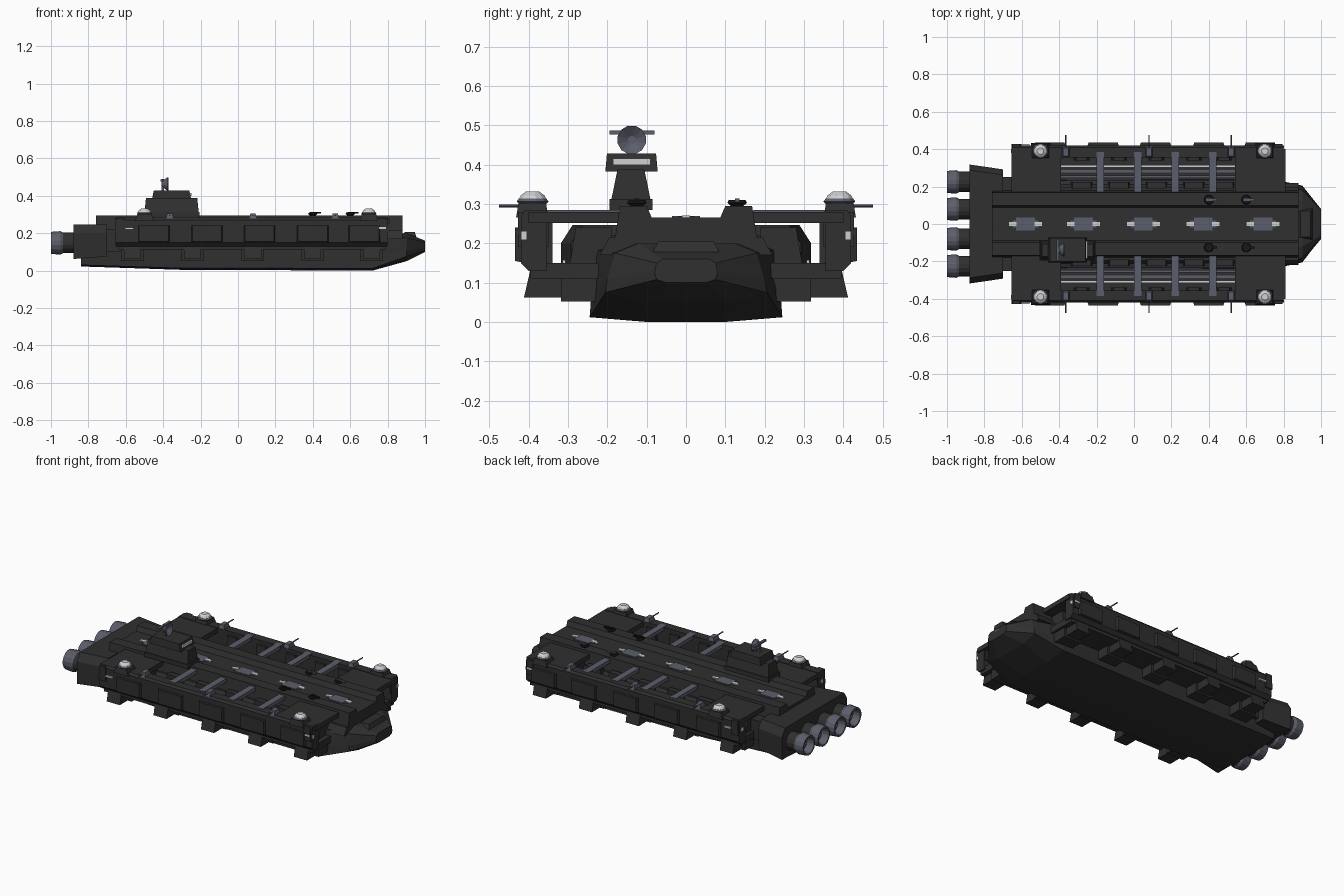
import bpy, bmesh, math
from mathutils import Matrix, Vector

if "Cube" in bpy.data.objects:
    bpy.data.objects.remove(bpy.data.objects["Cube"])


def material(name, col):
    m = bpy.data.materials.new(name)
    m.diffuse_color = (*col, 1)
    m.use_nodes = True
    m.node_tree.nodes["Principled BSDF"].inputs["Base Color"].default_value = m.diffuse_color
    return m


DARK = material("dark hull", (0.029, 0.029, 0.029))
GRAY = material("steel gray", (0.105, 0.112, 0.145))
LIGHT = material("pale light", (0.62, 0.63, 0.65))
BLACK = material("black", (0.008, 0.008, 0.008))


def loft(bm, rings):
    # closed solid through rings of equal point count
    vs = [[bm.verts.new(p) for p in r] for r in rings]
    n = len(rings[0])
    for a, b in zip(vs, vs[1:]):
        for i in range(n):
            bm.faces.new((a[i], a[(i + 1) % n], b[(i + 1) % n], b[i]))
    bm.faces.new(vs[0])
    bm.faces.new(vs[-1])


def finish(name, bm, mat, mirror=False):
    bmesh.ops.recalc_face_normals(bm, faces=bm.faces)
    me = bpy.data.meshes.new(name)
    bm.to_mesh(me)
    bm.free()
    me.materials.append(mat)
    o = bpy.data.objects.new(name, me)
    bpy.context.collection.objects.link(o)
    if mirror:
        m = o.modifiers.new("mirror", 'MIRROR')
        m.use_axis = (False, True, False)
    return o


def boxes(name, mat, items, mirror=False):
    # items: x0,x1,y0,y1,z0,z1 and optional top inset in x and y
    bm = bmesh.new()
    for x0, x1, y0, y1, z0, z1, *t in items:
        tx, ty = t if t else (0, 0)
        loft(bm, [[(x0, y0, z0), (x1, y0, z0), (x1, y1, z0), (x0, y1, z0)],
                  [(x0 + tx, y0 + ty, z1), (x1 - tx, y0 + ty, z1),
                   (x1 - tx, y1 - ty, z1), (x0 + tx, y1 - ty, z1)]])
    return finish(name, bm, mat, mirror)


def extrude_x(name, mat, prof, spans, mirror=False):
    bm = bmesh.new()
    for x0, x1 in spans:
        loft(bm, [[(x, y, z) for y, z in prof] for x in (x0, x1)])
    return finish(name, bm, mat, mirror)


def turned(name, mat, prof, centers, axis='Z', n=12, mirror=False):
    # profile of (radius, distance) spun round an axis at each centre
    bm = bmesh.new()
    for c in centers:
        rings = []
        for r, d in prof:
            ring = []
            for i in range(n):
                a = 2 * math.pi * (i + .5) / n
                u, v = r * math.cos(a), r * math.sin(a)
                p = {'X': (d, u, v), 'Y': (u, d, v), 'Z': (u, v, d)}[axis]
                ring.append(Vector(c) + Vector(p))
            rings.append(ring)
        loft(bm, rings)
    return finish(name, bm, mat, mirror)


# main hull, lofted stern to bow
sections = [(-.84, [(.10, .022), (.22, .03), (.225, .10), (.225, .18), (.17, .195)]),
            (-.30, [(.10, .004), (.24, .013), (.24, .08), (.235, .18), (.17, .195)]),
            (.72, [(.10, .0), (.245, .012), (.24, .08), (.235, .185), (.17, .195)]),
            (.90, [(.11, .05), (.205, .075), (.20, .11), (.18, .175), (.12, .20)]),
            (1.0, [(.05, .10), (.075, .108), (.08, .125), (.075, .15), (.06, .16)])]
bm = bmesh.new()
loft(bm, [[(x, y, z) for y, z in h] + [(x, -y, z) for y, z in reversed(h)] for x, h in sections])
finish("main_hull", bm, DARK)

# upper deck with two ridges and sunken middle
half = [(.22, .17), (.195, .215), (.18, .215), (.168, .295), (.10, .295), (.087, .265)]
extrude_x("upper_deck", DARK, half + [(-y, z) for y, z in reversed(half)], [(-.76, .88)])
boxes("bow_deck_block", DARK, [(.87, .965, -.10, .10, .15, .205, .02, .03)])
boxes("bow_plate", LIGHT, [(.994, 1.0, -.02, .02, .14, .152)])

# hatches along the centre line
hx = [-.58, -.27, .05, .37, .69]
boxes("hatch_blocks", GRAY, [(x - .05, x + .05, -.036, .036, .26, .269) for x in hx]
      + [(x - .07, x + .07, -.02, .02, .26, .268) for x in hx])
boxes("hatch_lights", LIGHT, [(x + s * .068 - .02, x + s * .068 + .02, -.01, .01, .262, .271)
                              for x in hx for s in (-1, 1)])

# side hangars: floor, outer wall, end roofs, inner bulkheads
boxes("hangar_floor", DARK, [(-.64, .79, .20, .395, .11, .15)], True)
extrude_x("hangar_outer_wall", DARK,
          [(.355, .13), (.40, .13), (.42, .15), (.42, .27), (.41, .283), (.355, .283)],
          [(-.655, .80)], True)
boxes("hangar_roof", DARK, [(-.655, -.39, .16, .40, .252, .28), (.54, .81, .16, .40, .252, .28)], True)
extrude_x("hangar_bulkhead", DARK, [(.19, .15), (.295, .15), (.28, .24), (.19, .24)],
          [(-.62, -.42), (.56, .76)], True)
boxes("hangar_corner_posts", DARK, [(x, x + .05, .35, .427, .19, .28, .005, 0) for x in (-.655, .745)], True)
boxes("hangar_inner_doors", DARK, [(x - .06, x + .06, .19, .225, .15, .235, .01, 0)
                                   for x in (-.28, -.08, .12, .32, .48)], True)
boxes("hangar_wall_ribs", DARK, [(x - .04, x + .04, .34, .36, .15, .26, .01, 0)
                                 for x in (-.28, -.08, .12, .32, .48)], True)

# floor rails and roof beams
boxes("floor_rails_light", LIGHT, [(-.39, .54, .306, .314, .15, .158)], True)
boxes("floor_rails_gray", GRAY, [(-.39, .54, .275, .29, .15, .156), (-.39, .54, .245, .26, .15, .16)], True)
boxes("roof_beams", GRAY, [(x - .02, x + .02, .17, .385, .262, .285) for x in (-.18, .02, .22, .42)], True)

# outer wall panels, lights and support brackets
px = [-.45, -.165, .115, .40, .675]
bm = bmesh.new()
for x in px:
    loft(bm, [[(x - w, y, .155 - .004 * k), (x + w, y, .155 - .004 * k), (x + w, y, .24), (x - w, y, .24)]
              for w, y, k in ((.085, .415, 1), (.078, .435, 0))])
finish("wall_panels", bm, DARK, True)
boxes("wall_lights", LIGHT, [(-.605, -.56, .42, .429, .22, .23), (.755, .79, .42, .429, .222, .232),
                             (.797, .803, .405, .42, .21, .23), (-.658, -.652, .38, .40, .21, .23)], True)
sx = [-.565, -.245, .08, .40, .715]
extrude_x("outer_brackets", DARK, [(.30, .062), (.412, .062), (.392, .148), (.30, .148)],
          [(x - .045, x + .045) for x in sx], True)
boxes("inner_brackets", DARK, [(x - .06, x + .06, .22, .318, .052, .12) for x in sx], True)

# dome turrets on the walls
dc = [(-.5, .39, 0), (.7, .39, 0)]
boxes("dome_bases", DARK, [(x - .05, x + .05, .35, .432, .265, .303, .012, .006) for x, y, z in dc], True)
turned("dome_rings", GRAY, [(.036, .30), (.042, .306), (.036, .314)], dc, mirror=True)
turned("domes", LIGHT, [(.036, .312), (.031, .322), (.018, .331)], dc, mirror=True)

# side guns
gx = [-.365, .08, .52]
boxes("gun_mounts", GRAY, [(x - .02, x + .02, .355, .415, .278, .305, .006, .008) for x in gx], True)
turned("gun_barrels", GRAY, [(.004, .40), (.004, .475)], [(x, 0, .295) for x in gx], 'Y', 6, True)

# small turrets on the ridges
tc = [(.40, 0, 0), (.60, 0, 0)]
for nm, y, mt in (("left", .13, GRAY), ("right", -.125, BLACK)):
    turned("ridge_turrets_" + nm, BLACK, [(.014, .293), (.026, .303), (.022, .31)], [(x, y, 0) for x, _, _ in tc])
    boxes("ridge_turret_guns_" + nm, mt, [(x - .015, x + .045, y - .006, y + .006, .305, .314) for x, _, _ in tc])

# bridge tower, cabin and radar
boxes("bridge_tower", DARK, [(-.505, -.205, -.195, -.085, .285, .312),
                             (-.50, -.21, -.19, -.09, .31, .388, .008, .016)])
boxes("bridge_cabin", DARK, [(-.46, -.25, -.205, -.072, .382, .428, .01, .004)])
boxes("bridge_window", LIGHT, [(-.262, -.248, -.185, -.09, .399, .415)])
boxes("radar_mast", GRAY, [(-.41, -.395, -.147, -.133, .42, .49), (-.415, -.40, -.195, -.08, .477, .487)])
turned("radar_dish", GRAY, [(.012, -.02), (.037, .012), (.037, .018), (.01, .0)], [(-.39, -.138, .463)], 'X')

# engine block, flared to the stern
bm = bmesh.new()
loft(bm, [[(x, -w, z0), (x, w, z0), (x, w, .2), (x, w - .03, z1), (x, -w + .03, z1), (x, -w, .2)]
          for x, w, z0, z1 in ((-.88, .318, .062, .247), (-.70, .292, .075, .247))])
finish("engine_block", bm, DARK)
boxes("engine_shoulders", DARK, [(-.72, -.62, .18, .25, .10, .22)], True)

# four engine nozzles
ec = [(0, y, .148) for y in (.08, .225)]
turned("nozzle_necks", DARK, [(.056, -.87), (.056, -.945)], ec, 'X', 16, True)
turned("nozzle_bells", GRAY, [(.056, -.935), (.064, -.95), (.06, -1.0), (.05, -1.0), (.042, -.955)],
       ec, 'X', 16, True)
turned("nozzle_glow", LIGHT, [(.028, -.95), (.022, -.963)], ec, 'X', 12, True)
